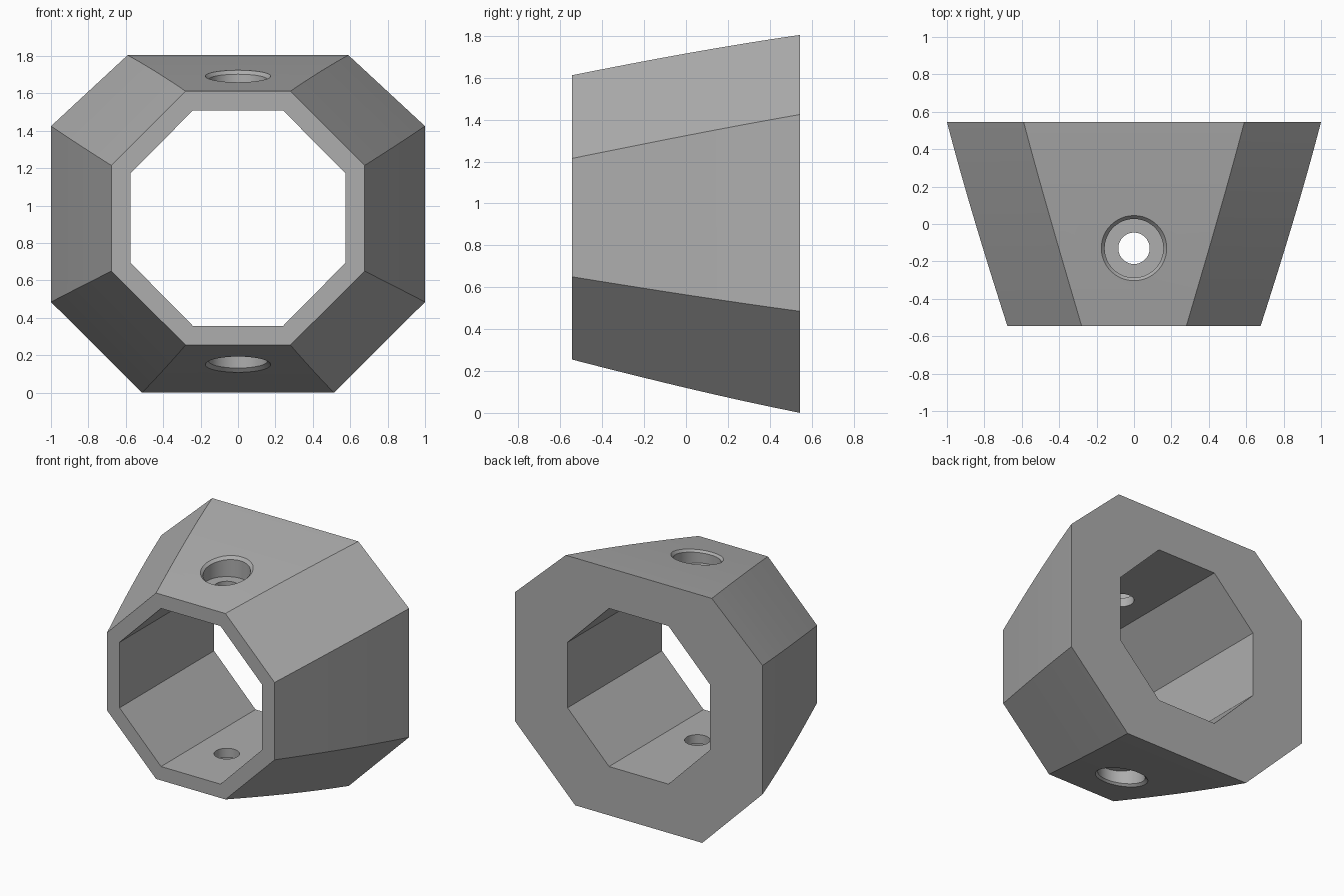
import bpy, bmesh, math

if "Cube" in bpy.data.objects:
    bpy.data.objects.remove(bpy.data.objects["Cube"])

grey = bpy.data.materials.new("plain grey")
grey.diffuse_color = (0.42, 0.42, 0.42, 1)
grey.use_nodes = True
grey.node_tree.nodes["Principled BSDF"].inputs["Base Color"].default_value = grey.diffuse_color

HALF = 0.545      # half the depth of the block
MID = 0.93        # height of the bore axis
STEPS = 8         # rings along the slightly bowed flanks


def octagon(tx, top, wide, side_top, side_low, bx, low):
    """Eight (x, z) corners of a left-right symmetric octagon."""
    right = [(bx, low), (wide, side_low), (wide, side_top), (tx, top)]
    return right + [(-x, z) for x, z in reversed(right)]


small = octagon(0.28, 1.612, 0.677, 1.215, 0.65, 0.28, 0.255)
large = octagon(0.59, 1.805, 1.0, 1.425, 0.485, 0.513, 0.0)
inner = octagon(0.24, 1.51, 0.575, 1.173, 0.695, 0.24, 0.356)


def section(t):
    """Outer corners at depth fraction t, with a slight outward bow."""
    bow = 1 + 0.04 * t * (1 - t)
    out = []
    for (xa, za), (xb, zb) in zip(small, large):
        x, z = xa + (xb - xa) * t, za + (zb - za) * t
        out.append((x * bow, MID + (z - MID) * bow))
    return out


def mesh_object(name, bm):
    bmesh.ops.recalc_face_normals(bm, faces=bm.faces)
    mesh = bpy.data.meshes.new(name)
    bm.to_mesh(mesh)
    bm.free()
    mesh.materials.append(grey)
    ob = bpy.data.objects.new(name, mesh)
    bpy.context.collection.objects.link(ob)
    return ob


def bridge(bm, a, b):
    n = len(a)
    for i in range(n):
        j = (i + 1) % n
        bm.faces.new((a[i], a[j], b[j], b[i]))


# tapered octagonal block with a straight octagonal bore
bm = bmesh.new()
rings = []
for k in range(STEPS + 1):
    t = k / STEPS
    y = -HALF + 2 * HALF * t
    rings.append([bm.verts.new((x, y, z)) for x, z in section(t)])
for y in (HALF, -HALF):
    rings.append([bm.verts.new((x, y, z)) for x, z in inner])
for a, b in zip(rings, rings[1:] + rings[:1]):
    bridge(bm, a, b)
block = mesh_object("tapered_octagon_block", bm)


def screw_hole(name, surface, slope, floor, inside, sign):
    """Stepped hole cutter; the chamfered lip follows the sloping face."""
    profile = [(0.084, inside, 0), (0.084, floor, 0), (0.157, floor, 0),
               (0.157, surface - sign * 0.018, slope),
               (0.195, surface + sign * 0.02, slope)]
    bm = bmesh.new()
    loops = []
    for r, z, s in profile:
        loop = []
        for i in range(48):
            a = 2 * math.pi * i / 48
            dy = r * math.sin(a)
            loop.append(bm.verts.new((r * math.cos(a), -0.13 + dy, z + s * dy)))
        loops.append(loop)
    for a, b in zip(loops, loops[1:]):
        bridge(bm, a, b)
    bm.faces.new(loops[0])
    bm.faces.new(loops[-1])
    cutter = mesh_object(name, bm)
    cutter.hide_render = True
    mod = block.modifiers.new(name, 'BOOLEAN')
    mod.operation = 'DIFFERENCE'
    mod.solver = 'EXACT'
    mod.object = cutter
    return cutter


# stepped holes through the top and bottom walls
t = (HALF - 0.13) / (2 * HALF)
corners = section(t)
cutters = [
    screw_hole("top_hole_cutter", corners[3][1], 0.179, 1.575, 1.4, 1),
    screw_hole("bottom_hole_cutter", corners[0][1], -0.234, 0.29, 0.45, -1),
]

# apply the cuts and remove the cutters
deps = bpy.context.evaluated_depsgraph_get()
cut = bpy.data.meshes.new_from_object(block.evaluated_get(deps))
block.modifiers.clear()
block.data = cut
for c in cutters:
    bpy.data.objects.remove(c)

bpy.ops.object.select_all(action='DESELECT')
block.select_set(True)
bpy.context.view_layer.objects.active = block
bpy.ops.object.shade_smooth_by_angle(angle=math.radians(25))
